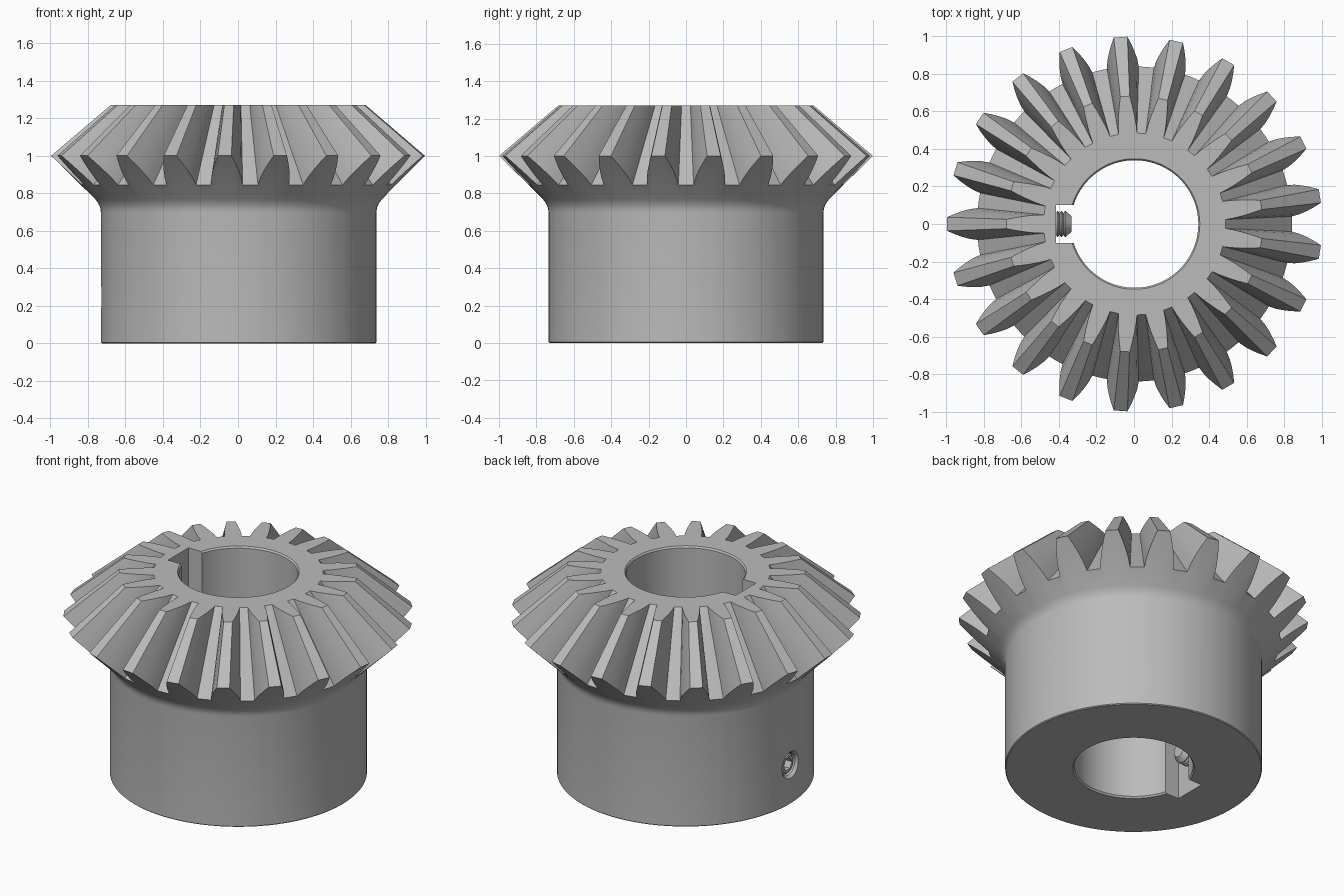
import bpy, bmesh, math
from mathutils import Vector

if "Cube" in bpy.data.objects:
    bpy.data.objects.remove(bpy.data.objects["Cube"])

TEETH = 21
PITCH = 2 * math.pi / TEETH
APEX = 1.85          # height where all tooth lines meet
TOP = 1.27           # flat front face
SCREW_Z = 0.245
SHIFT = Vector((0.003, 0, 0))

steel = bpy.data.materials.new("steel grey")
steel.use_nodes = True
grey = (0.5, 0.5, 0.5, 1)
steel.diffuse_color = grey
steel.node_tree.nodes["Principled BSDF"].inputs["Base Color"].default_value = grey


def loft(name, rings, closed=False):
    """Skin a row of equal rings; either cap the ends or join last to first."""
    bm = bmesh.new()
    loops = [[bm.verts.new(Vector(p) + SHIFT) for p in ring] for ring in rings]
    pairs = list(zip(loops, loops[1:]))
    if closed:
        pairs.append((loops[-1], loops[0]))
    else:
        bm.faces.new(loops[0])
        bm.faces.new(loops[-1])
    for a, b in pairs:
        for i in range(len(a)):
            j = (i + 1) % len(a)
            bm.faces.new((a[i], a[j], b[j], b[i]))
    bmesh.ops.recalc_face_normals(bm, faces=bm.faces)
    mesh = bpy.data.meshes.new(name)
    bm.to_mesh(mesh)
    bm.free()
    mesh.materials.append(steel)
    obj = bpy.data.objects.new(name, mesh)
    bpy.context.collection.objects.link(obj)
    return obj


def turned_x(name, profile, sides=48):
    """Solid turned round the set screw axis from (x, radius) pairs."""
    angles = [2 * math.pi * i / sides for i in range(sides)]
    return loft(name, [[(x, r * math.cos(a), SCREW_Z + r * math.sin(a)) for a in angles]
                       for x, r in profile])


def cut(target, cutter):
    cutter.hide_render = True
    mod = target.modifiers.new("cut", 'BOOLEAN')
    mod.operation = 'DIFFERENCE'
    mod.solver = 'EXACT'
    mod.object = cutter
    bpy.context.view_layer.objects.active = target
    bpy.ops.object.modifier_apply(modifier=mod.name)
    bpy.data.objects.remove(cutter)


def smooth(obj, degrees):
    bpy.ops.object.select_all(action='DESELECT')
    obj.select_set(True)
    bpy.context.view_layer.objects.active = obj
    bpy.ops.object.shade_smooth_by_angle(angle=math.radians(degrees))


# Tooth outline on the back cone: (radius, tooth width)
flank = [(0.84, 0.17), (0.88, 0.16), (0.92, 0.138), (0.96, 0.109), (1.0, 0.073)]
half = [(r, w / 2 / r) for r, w in flank]
tooth = [(r, -a) for r, a in half] + [(r, a) for r, a in reversed(half)]
tooth.append((flank[0][0], PITCH / 2))
outline = [(r, math.pi + n * PITCH + a) for n in range(TEETH) for r, a in tooth]


def point(r, angle, z):
    return (r * math.cos(angle), r * math.sin(angle), z)


def circle(r, z):
    return [point(r, a, z) for _, a in outline]


back_teeth, top_teeth = [], []
for r, a in outline:
    z = 0.845 + (r - 0.84) * 0.97
    back_teeth.append(point(r, a, z))
    top_teeth.append(point(r * (APEX - TOP) / (APEX - z), a, TOP))

# Gear body: bore, hub, filleted back cone, teeth and front face
gear = loft("bevel_gear", [
    circle(0.34, 0.01), circle(0.348, 0), circle(0.73, 0), circle(0.735, 0.005),
    circle(0.735, 0.70), circle(0.738, 0.722), circle(0.748, 0.745), circle(0.765, 0.769),
    back_teeth, top_teeth, circle(0.348, TOP), circle(0.34, TOP - 0.01)], closed=True)

# Keyway
keyway = loft("keyway_cutter", [[(x, y, z) for x, y in
              ((-0.42, -0.102), (-0.1, -0.102), (-0.1, 0.102), (-0.42, 0.102))]
              for z in (-0.1, TOP + 0.1)])
cut(gear, keyway)

# Countersunk hole for the set screw
cut(gear, turned_x("screw_hole_cutter",
                   [(-0.8, 0.084), (-0.733, 0.084), (-0.715, 0.07), (-0.38, 0.07)]))
smooth(gear, 28)

# Set screw with ridged thread and hexagon socket
thread = [(-0.715, 0.052), (-0.705, 0.062)]
for i in range(17):
    x = -0.70 + i * 0.02
    thread += [(x, 0.058), (x + 0.008, 0.069), (x + 0.012, 0.069)]
thread += [(-0.355, 0.058), (-0.337, 0.042)]
screw = turned_x("set_screw", thread, 32)
cut(screw, turned_x("socket_cutter", [(-0.8, 0.04), (-0.6, 0.04)], 6))
smooth(screw, 25)
